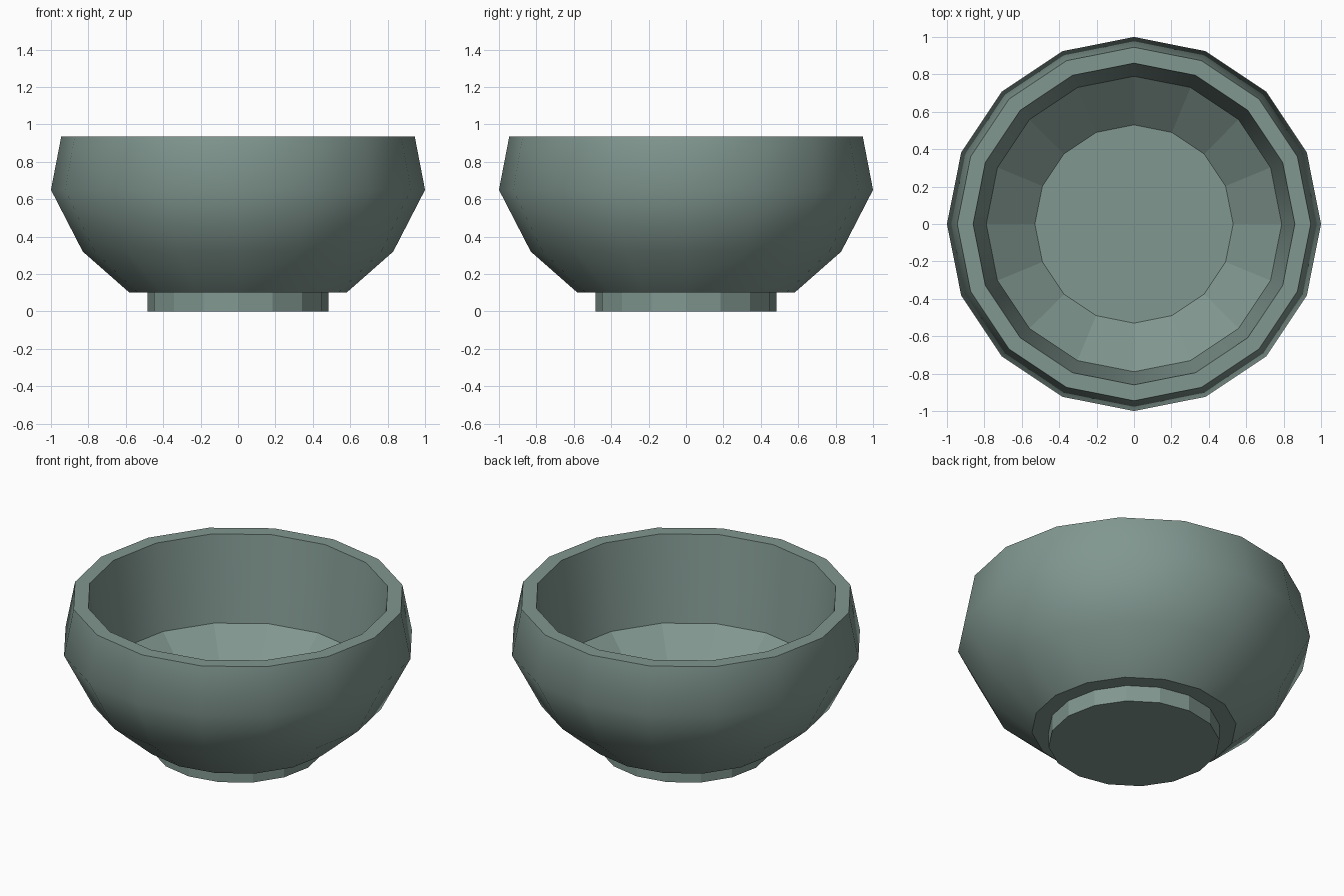
import bpy
import bmesh
import math

if "Cube" in bpy.data.objects:
    bpy.data.objects.remove(bpy.data.objects["Cube"])

SIDES = 16


def lathe(name, profile, smooth_bands=()):
    """Spin an (r, z) profile; r = 0 ends close to a flat n-gon cap."""
    bm = bmesh.new()
    rings = []
    for r, z in profile:
        rings.append([bm.verts.new((r * math.cos(2 * math.pi * i / SIDES),
                                    r * math.sin(2 * math.pi * i / SIDES), z))
                      for i in range(SIDES)])
    for b in range(len(rings) - 1):
        lo, hi = rings[b], rings[b + 1]
        for i in range(SIDES):
            j = (i + 1) % SIDES
            f = bm.faces.new((lo[i], lo[j], hi[j], hi[i]))
            f.smooth = b in smooth_bands
    bm.faces.new(rings[0][::-1])    # underside of the foot
    bm.faces.new(rings[-1])         # inner floor
    bmesh.ops.recalc_face_normals(bm, faces=bm.faces[:])
    mesh = bpy.data.meshes.new(name)
    bm.to_mesh(mesh)
    bm.free()
    obj = bpy.data.objects.new(name, mesh)
    bpy.context.collection.objects.link(obj)
    return obj


# Bowl: foot, rounded outer wall, flat rim, inner wall, sloped inside, floor
bowl = lathe("bowl", [
    (0.485, 0.0), (0.485, 0.10),                            # foot
    (0.58, 0.10), (0.83, 0.32), (1.0, 0.65), (0.945, 0.935),  # outer wall
    (0.86, 0.935), (0.79, 0.41), (0.53, 0.19),              # rim and inside
], smooth_bands=(2, 3, 4, 6))

# Grey-green glaze
mat = bpy.data.materials.new("grey_green")
mat.diffuse_color = (0.22, 0.31, 0.28, 1.0)
mat.use_nodes = True
mat.node_tree.nodes["Principled BSDF"].inputs["Base Color"].default_value = mat.diffuse_color
bowl.data.materials.append(mat)
